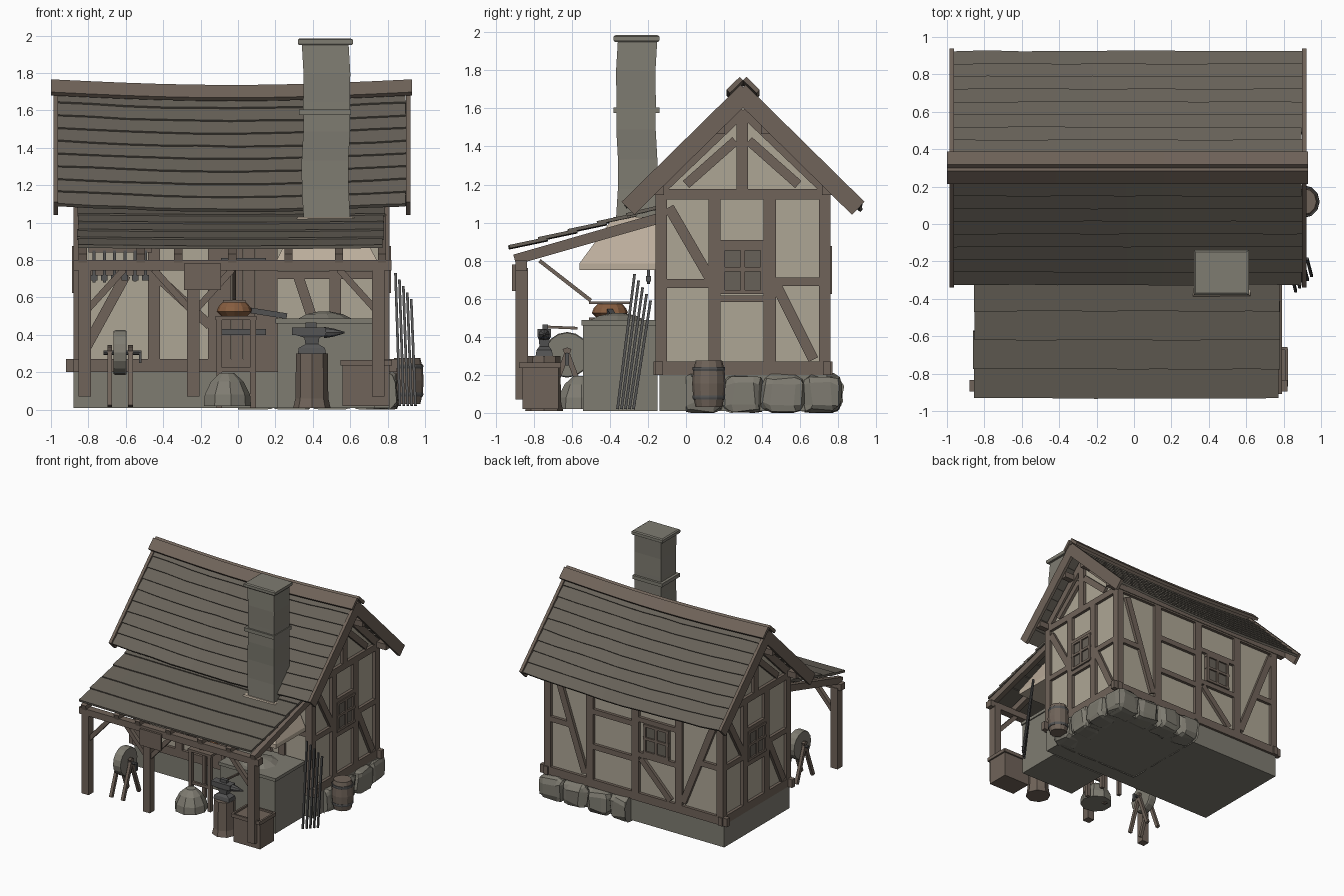
import bpy, bmesh, math, random
from mathutils import Vector as V
random.seed(4)
R = random.uniform

def mat(name, r, g, b):
    m = bpy.data.materials.new(name)
    m.diffuse_color = (r, g, b, 1)
    return m
WOOD, ROOF = mat("timber", .16, .125, .10), mat("roof_board", .135, .12, .098)
WALL, STONE = mat("plaster", .42, .38, .30), mat("stone", .21, .20, .165)
IRON, LEATHER = mat("iron", .09, .09, .09), mat("leather", .24, .11, .05)
HOOD = mat("hood_plaster", .50, .42, .33)

def finish(name, bm, m):
    bmesh.ops.recalc_face_normals(bm, faces=bm.faces)
    me = bpy.data.meshes.new(name)
    bm.to_mesh(me)
    bm.free()
    me.materials.append(m)
    ob = bpy.data.objects.new(name, me)
    bpy.context.collection.objects.link(ob)
    return ob

def loft(name, rings, m):
    """Skin a list of equal-length closed rings and cap both ends."""
    bm = bmesh.new()
    vs = [[bm.verts.new(p) for p in r] for r in rings]
    n = len(vs[0])
    for a, b in zip(vs, vs[1:]):
        for i in range(n):
            bm.faces.new((a[i], a[(i + 1) % n], b[(i + 1) % n], b[i]))
    bm.faces.new(vs[0])
    bm.faces.new(vs[-1])
    return finish(name, bm, m)

def rect(x0, x1, y0, y1, z):
    return [(x0, y0, z), (x1, y0, z), (x1, y1, z), (x0, y1, z)]

def box(name, x0, x1, y0, y1, z0, z1, m=WOOD):
    return loft(name, [rect(x0, x1, y0, y1, z0), rect(x0, x1, y0, y1, z1)], m)

def beam(name, a, b, w, t, n=(0, 1, 0), m=WOOD):
    """Timber from a to b: w wide across normal n, t thick along n."""
    a, b, n = V(a), V(b), V(n)
    s = (b - a).cross(n).normalized()
    u = s.cross(b - a).normalized()
    sec = [s * i * w / 2 + u * j * t / 2 for i, j in ((-1, -1), (1, -1), (1, 1), (-1, 1))]
    return loft(name, [[a + q for q in sec], [b + q for q in sec]], m)

def lathe(name, prof, n, loc, m, axis='Z'):
    rings = []
    for r, h in prof:
        ring = []
        for i in range(n):
            c, s = r * math.cos(math.tau * i / n), r * math.sin(math.tau * i / n)
            ring.append(V(loc) + (V((c, s, h)) if axis == 'Z' else V((h, c, s))))
        rings.append(ring)
    return loft(name, rings, m)

def boulder(name, c, size, m=STONE, j=.012):
    bm = bmesh.new()
    bmesh.ops.create_cube(bm, size=1)
    bmesh.ops.bevel(bm, geom=bm.edges[:], offset=.24, segments=2, profile=.5, affect='EDGES')
    for v in bm.verts:
        v.co = V([max(0, c[i] + v.co[i] * size[i] + R(-j, j)) for i in range(3)])
    return finish(name, bm, m)

def course(name, x0, x1, lo, hi, t, sag=0, wob=0, m=ROOF):
    """Long roof board between a lower and an upper (y, z) edge, sagging mid-span."""
    d = V((0, hi[0] - lo[0], hi[1] - lo[1])).normalized()
    n = V((0, -d.z, d.y)) * (1 if d.y > 0 else -1) * t
    rings = []
    for i in range(11):
        k = i / 10
        x, s = x0 + (x1 - x0) * k, -sag * math.sin(math.pi * k)
        a = V((x, lo[0], lo[1] + s)) - d * R(0, wob)
        b = V((x, hi[0], hi[1] + s))
        rings.append([a, b, b + n, a + n])
    return loft(name, rings, m)

# House body: plaster shell with gables, on a boulder plinth
X0, X1, Y0, Y1, YR = -.88, .81, -.16, .76, .30
prof = [(-.135, .18), (.735, .18), (.735, 1.2), (YR, 1.63), (-.135, 1.2)]
loft("plaster_walls", [[(x, y, z) for y, z in prof] for x in (X0 + .025, X1 - .025)], WALL)
box("plinth_core", X0, X1, Y0 + .02, Y1 - .02, .01, .2, STONE)
for i in range(8):
    for y in (Y0 + .05, Y1 - .05):
        boulder("plinth_stone", (-.80 + i * .218, y, .10), (R(.21, .24), R(.19, .22), .20))
for i in range(3):
    for x in (X0 + .05, X1 - .05):
        boulder("plinth_stone", (x, .09 + i * .21, .10), (.19, R(.20, .23), .20))

# Timber frames: each wall maps (u, z) to space
def frame(side, P, n, members):
    for u0, z0, u1, z1, w in members:
        beam(side + "_timber", P(u0, z0), P(u1, z1), w, .04, n)

def window(side, P, n, u):
    beam(side + "_window_panel", P(u, .63), P(u, .87), .22, .03, n, ROOF)
    for du in (-.105, 0, .105):
        beam(side + "_window_bar", P(u + du, .63), P(u + du, .87), .022, .055, n)
    for z in (.635, .755, .865):
        beam(side + "_window_bar", P(u - .12, z), P(u + .12, z), .022, .055, n)

gable = [(-.13, .2, -.13, 1.15, .06), (.73, .2, .73, 1.15, .06), (-.17, .235, .77, .235, .07),
         (-.12, 1.15, .74, 1.15, .055), (.15, .26, .15, 1.13, .065), (.44, .26, .44, 1.13, .065),
         (-.1, .68, .12, .68, .045), (.47, .69, .70, .69, .045), (.18, .89, .41, .89, .035),
         (.18, .60, .41, .60, .035), (-.09, 1.08, .13, .70, .055), (.46, .70, .67, .28, .055),
         (.295, 1.17, .295, 1.55, .06), (.0, 1.2, .26, 1.43, .05), (.33, 1.43, .59, 1.2, .05),
         (-.14, 1.17, YR, 1.59, .06), (.74, 1.17, YR, 1.59, .06)]
for side, x, f in (("right", X1 - .02, 1), ("left", X0 + .02, -1)):
    P = lambda u, z: (x, u if f > 0 else .6 - u, z)
    frame(side, P, (1, 0, 0), gable)
    window(side, P, (1, 0, 0), .298)
PB = lambda u, z: (u, Y1 - .02, z)
PF = lambda u, z: (u, Y0 + .02, z)
shared = [(X0 + .03, .2, X0 + .03, 1.16, .06), (X1 - .03, .2, X1 - .03, 1.16, .06),
          (-.92, .235, .85, .235, .07), (X0, 1.16, X1, 1.16, .06)]
frame("back", PB, (0, 1, 0), shared + [
    (.38, .26, .38, 1.14, .065), (-.05, .26, -.05, 1.14, .065), (-.46, .26, -.46, 1.14, .065),
    (.70, 1.1, .43, .30, .055), (.38, .85, -.05, .85, .045), (.38, .55, -.05, .55, .045),
    (-.05, .90, -.46, .90, .04), (-.05, .60, -.46, .60, .04), (-.82, 1.1, -.50, .30, .055),
    (.78, .68, .56, .68, .045), (-.65, .68, -.84, .68, .045), (-.10, .57, -.38, .28, .05)])
window("back", PB, (0, 1, 0), -.25)
frame("front", PF, (0, 1, 0), shared + [
    (-.45, .26, -.45, 1.14, .065), (-.13, .26, -.13, 1.14, .06), (.18, .26, .18, 1.14, .06),
    (.52, .26, .52, 1.14, .06), (-.83, .3, -.60, .72, .055), (-.85, .74, -.45, .74, .045),
    (-.42, .70, -.15, .45, .05), (.2, .72, .78, .72, .045), (.32, .72, .46, .30, .055)])
for i in range(4):
    box("door_board", -.098 + i * .064, -.038 + i * .064, Y0 - .005, Y0 + .03, .27, .92)
for z in (.40, .78):
    box("door_strap", -.09, .15, Y0 - .015, Y0, z, z + .03, IRON)

# Main roof: overlapping sagging courses, ridge caps, bargeboards, purlins
N, sp = 9, .61 / 9
for s in (-1, 1):
    for i in range(N):
        d0, d1 = .61 - i * sp, max(.61 - (i + 1.35) * sp, 0)
        course("roof_course", -.97 + R(-.006, .006), .90 + R(-.006, .006),
               (YR + s * d0, 1.70 - d0), (YR + s * d1, 1.683 - d1), .02, .03, .008)
    course("ridge_cap", -1.0, .93, (YR + s * .07, 1.68), (YR, 1.748), .025, .03, m=WOOD)
    for x in (-.975, .91):
        beam("bargeboard", (x, YR + s * .605, 1.075), (x, YR - s * .02, 1.69), .095, .025, (1, 0, 0))
    for d in (.12, .44):
        beam("purlin", (-.96, YR + s * d, 1.61 - d), (.90, YR + s * d, 1.61 - d), .05, .05)

# Lean-to: roof courses, rafters, beam, posts with footings and braces
for i in range(5):
    y, z = -.925 + i * .155, .865 + i * .042
    course("porch_course", -.86 + R(-.008, .008), .78 + R(-.008, .008), (y, z),
           (min(y + .2, -.13), z + .042), .018, .006, .006)
for x in (-.83, -.52, -.32, -.03, .27, .54, .77):
    beam("porch_rafter", (x, -.90, .805), (x, -.15, 1.02), .055, .045, (1, 0, 0))
box("porch_beam", -.88, .82, -.895, -.835, .745, .80)
for x in (-.82, -.24, .75):
    box("porch_post", x - .033, x + .033, -.895, -.83, .07, .76)
    boulder("post_footing", (x, -.86, .06), (.13, .125, .07), STONE, .004)
for x, s in ((-.82, 1), (-.24, -1), (-.24, 1), (.75, -1)):
    beam("porch_brace", (x + s * .02, -.862, .54), (x + s * .21, -.862, .75), .035, .035)
box("hanging_board", -.29, -.09, -.915, -.897, .64, .78)

# Forge, hood and chimney
box("forge_block", .21, .73, -.54, -.15, .01, .46, STONE)
box("forge_top", .20, .74, -.55, -.15, .46, .487, STONE)
lathe("coal_heap", [(.15, .485), (.10, .51), (.03, .525)], 9, (.46, -.36, 0), STONE)
loft("forge_hood", [rect(.20, .75, -.56, -.16, .75), rect(.20, .75, -.56, -.16, .785),
                    rect(.32, .62, -.38, -.15, 1.03)], HOOD)
stack = []
for i in range(7):
    e = R(-.008, .008)
    stack.append(rect(.345 + e, .595 + e, -.362 - e, -.155 - e, 1.02 + i * .156))
loft("chimney", stack, STONE)
box("chimney_band", .325, .605, -.38, -.14, 1.575, 1.605, STONE)
loft("chimney_cap", [rect(.325, .61, -.375, -.145, 1.95), rect(.32, .615, -.38, -.14, 1.958),
                     rect(.32, .615, -.38, -.14, 1.978), rect(.33, .60, -.37, -.15, 1.985)], STONE)

# Bellows on a trestle, with lever and nozzle
box("bellows_stand", -.12, .10, -.51, -.29, .48, .50)
for x in (-.10, .08):
    for y in (-.49, -.31):
        box("stand_leg", x - .015, x + .015, y - .015, y + .015, .01, .48)
box("stand_rail", -.10, .08, -.50, -.48, .2, .225)
lathe("bellows_bag", [(.07, .50), (.095, .525), (.085, .55), (.065, .572)], 12, (-.02, -.40, 0), LEATHER)
box("bellows_top", -.08, .04, -.51, -.29, .572, .586)
beam("bellows_nozzle", (.07, -.40, .53), (.26, -.38, .50), .03, .03, m=IRON)
beam("bellows_lever", (-.02, -.50, .59), (-.02, -.77, .80), .02, .02, (1, 0, 0))

# Anvil on a stump with hammer
lathe("anvil_stump", [(.10, .01), (.088, .06), (.085, .30)], 8, (.395, -.745, 0), WOOD)
loft("anvil_base", [rect(.395 - w, .395 + w, -.745 - d, -.745 + d, z) for w, d, z in
     ((.075, .045, .30), (.07, .04, .33), (.035, .025, .35), (.04, .028, .385), (.09, .035, .40))], IRON)
box("anvil_face", .29, .47, -.78, -.71, .40, .44, IRON)
lathe("anvil_horn", [(.03, .46), (.022, .51), (.004, .57)], 8, (0, -.745, .412), IRON, 'X')
box("hammer_head", .36, .42, -.755, -.725, .44, .465, IRON)
beam("hammer_handle", (.39, -.74, .452), (.40, -.57, .445), .014, .014, (0, 0, 1))

# Grindstone on an A-frame
lathe("grindstone", [(.115, -.035), (.12, -.025), (.12, .025), (.115, .035)], 16, (-.63, -.625, .305), STONE, 'X')
lathe("grindstone_axle", [(.012, -.09), (.012, .11)], 8, (-.63, -.625, .305), IRON, 'X')
box("crank_grip", -.53, -.515, -.635, -.615, .25, .315, IRON)
for x in (-.685, -.575):
    for s in (-1, 1):
        beam("grindstone_leg", (x, -.625 + s * .11, .02), (x, -.625 - s * .01, .34), .028, .025, (1, 0, 0))

# Crate, rubble heap and paving slabs
box("crate", .56, .81, -.86, -.67, .02, .25)
for y in (-.87, -.665):
    box("crate_rim", .55, .82, y - .008, y + .008, .235, .265)
for x in (.555, .815):
    box("crate_rim", x - .008, x + .008, -.87, -.665, .235, .265)
lathe("rubble_heap", [(.13, .02), (.125, .08), (.09, .15), (.04, .195)], 9, (-.06, -.55, 0), STONE)
for x, y in ((-.115, -.80), (.14, -.74), (-.38, -.45), (-.14, -.66)):
    boulder("paving_slab", (x, y, .022), (.24, .14, .03), STONE, .005)

# Barrel and leaning iron rods
lathe("barrel", [(.07, .03), (.083, .09), (.088, .155), (.083, .22), (.07, .275)], 12, (.905, .12, 0), WOOD)
for z in (.07, .22):
    lathe("barrel_hoop", [(.083, z), (.086, z + .01), (.085, z + .022)], 12, (.905, .12, 0), IRON)
for i in range(5):
    k = i * .021
    beam("iron_rod", (.865 + k, -.36 + k, .02), (.842 + k, -.27 + k, .73 - i * .035), .014, .014, m=IRON)

# Tool rack on the front wall
box("tool_rack", -.80, -.46, -.20, -.16, .84, .865)
for i in range(6):
    x = -.77 + i * .055
    box("hung_tool", x - .008, x + .008, -.205, -.19, .66 + R(0, .05), .85, IRON)
    box("tool_head", x - .018, x + .018, -.21, -.185, .69, .72, IRON)
